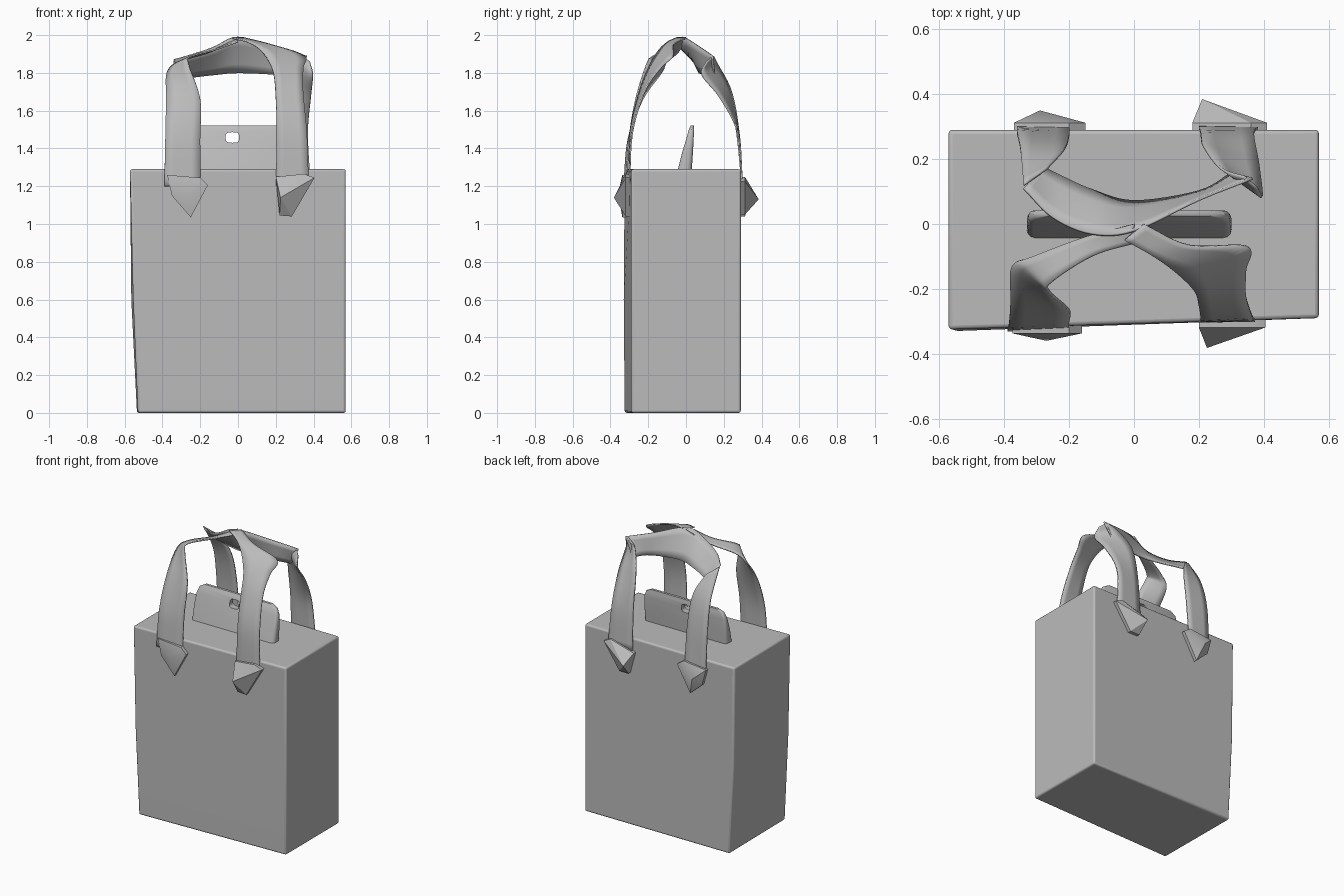
import bpy, bmesh, math
from mathutils import Vector

cube = bpy.data.objects.get("Cube")
if cube:
    bpy.data.objects.remove(cube, do_unlink=True)

GREY = (0.5, 0.5, 0.5, 1.0)
mat = bpy.data.materials.new("paper grey")
mat.use_nodes = True
mat.diffuse_color = GREY
bsdf = mat.node_tree.nodes["Principled BSDF"]
bsdf.inputs["Base Color"].default_value = GREY
bsdf.inputs["Roughness"].default_value = 0.7


def make_object(name, bm):
    bmesh.ops.recalc_face_normals(bm, faces=bm.faces[:])
    mesh = bpy.data.meshes.new(name)
    bm.to_mesh(mesh)
    bm.free()
    mesh.materials.append(mat)
    obj = bpy.data.objects.new(name, mesh)
    bpy.context.collection.objects.link(obj)
    return obj


def smooth(obj, angle=35):
    bpy.ops.object.select_all(action="DESELECT")
    obj.select_set(True)
    bpy.context.view_layer.objects.active = obj
    bpy.ops.object.shade_smooth_by_angle(angle=math.radians(angle))


def loft(name, rings):
    """Closed solid through rings of equal point count."""
    bm = bmesh.new()
    rows = [[bm.verts.new(p) for p in ring] for ring in rings]
    n = len(rows[0])
    for a, b in zip(rows, rows[1:]):
        for i in range(n):
            bm.faces.new((a[i], a[(i + 1) % n], b[(i + 1) % n], b[i]))
    bm.faces.new(rows[0])
    bm.faces.new(rows[-1])
    return make_object(name, bm)


# Bag body: a box whose right side leans inwards to the bottom
body_rings = [[(-0.53, -0.325, 0), (0.57, -0.29, 0), (0.57, 0.29, 0), (-0.535, 0.29, 0)],
              [(-0.555, -0.33, 0.6), (0.57, -0.29, 0.6), (0.57, 0.29, 0.6), (-0.565, 0.29, 0.6)],
              [(-0.572, -0.325, 1.29), (0.57, -0.29, 1.29), (0.57, 0.29, 1.29), (-0.572, 0.29, 1.29)]]
body = loft("bag_body", body_rings)
bevel = body.modifiers.new("soft edges", "BEVEL")
bevel.width, bevel.segments = 0.012, 3
smooth(body, 30)


# Tab on top: rounded plate, thick at the foot and leaning back to a thin edge
def tab_ring(z, y0, y1, x0, x1, r):
    pts = []
    corners = [(x1, y1, 0), (x0, y1, 90), (x0, y0, 180), (x1, y0, 270)]
    for cx, cy, start in corners:
        sx, sy = (-1 if cx == x1 else 1), (-1 if cy == y1 else 1)
        for k in range(4):
            a = math.radians(start + 30 * k)
            pts.append((cx + sx * r + r * math.cos(a), cy + sy * r + r * math.sin(a), z))
    return pts


tab = loft("top_tab", [tab_ring(1.28, -0.045, 0.03, -0.33, 0.30, 0.025),
                       tab_ring(1.38, -0.02, 0.037, -0.33, 0.30, 0.02),
                       tab_ring(1.46, 0.004, 0.041, -0.325, 0.295, 0.015),
                       tab_ring(1.50, 0.015, 0.042, -0.31, 0.28, 0.012),
                       tab_ring(1.522, 0.025, 0.042, -0.27, 0.24, 0.007)])

# Hole through the tab
hole = [(-0.03 + 0.036 * math.copysign(abs(math.cos(a)) ** 0.6, math.cos(a)),
         1.458 + 0.028 * math.copysign(abs(math.sin(a)) ** 0.6, math.sin(a)))
        for a in (math.tau * k / 16 for k in range(16))]
cutter = loft("hole_cutter", [[(x, y, z) for x, z in hole] for y in (-0.2, 0.2)])
cutter.hide_render = True
cut = tab.modifiers.new("hole", "BOOLEAN")
cut.operation, cut.object, cut.solver = "DIFFERENCE", cutter, "EXACT"
smooth(tab, 40)
bpy.ops.object.modifier_apply(modifier=cut.name)
bpy.data.objects.remove(cutter, do_unlink=True)


# Ribbons: rows of two edge points, smoothed and given a thin body
def catmull(a, b, c, d, t):
    return 0.5 * (2 * b + (c - a) * t + (2 * a - 5 * b + 4 * c - d) * t * t
                  + (3 * b - a - 3 * c + d) * t ** 3)


def ribbon(name, rows, steps=6, across=4):
    edges = []
    for side in (0, 3):
        p = [Vector(r[side:side + 3]) for r in rows]
        p = [2 * p[0] - p[1]] + p + [2 * p[-1] - p[-2]]
        line = [catmull(*p[i:i + 4], k / steps) for i in range(len(p) - 3) for k in range(steps)]
        edges.append(line + [p[-2]])
    bm = bmesh.new()
    grid = [[bm.verts.new(a.lerp(b, k / across)) for k in range(across + 1)] for a, b in zip(*edges)]
    for r0, r1 in zip(grid, grid[1:]):
        for k in range(across):
            bm.faces.new((r0[k], r0[k + 1], r1[k + 1], r1[k]))
    obj = make_object(name, bm)
    solid = obj.modifiers.new("thickness", "SOLIDIFY")
    solid.thickness, solid.offset = 0.008, 0
    smooth(obj, 50)


ribbon("front_right_strap", [(-0.39, -0.328, 1.2, -0.2, -0.318, 1.2),
                             (-0.385, -0.305, 1.45, -0.2, -0.3, 1.45),
                             (-0.38, -0.23, 1.66, -0.2, -0.265, 1.66),
                             (-0.375, -0.13, 1.8, -0.26, -0.21, 1.84),
                             (-0.31, -0.1, 1.86, -0.255, -0.18, 1.885),
                             (-0.15, -0.04, 1.91, -0.13, -0.1, 1.92),
                             (0.0, 0.0, 1.985, 0.0, -0.06, 1.965)])
ribbon("front_left_strap", [(0.2, -0.3, 1.2, 0.375, -0.3, 1.2),
                            (0.205, -0.295, 1.48, 0.365, -0.285, 1.48),
                            (0.2, -0.255, 1.67, 0.345, -0.22, 1.7),
                            (0.185, -0.205, 1.81, 0.345, -0.14, 1.82),
                            (0.13, -0.15, 1.91, 0.35, -0.07, 1.89),
                            (0.06, -0.1, 1.96, 0.17, -0.065, 1.95),
                            (-0.03, -0.05, 1.985, 0.03, 0.0, 1.985)])
ribbon("back_left_strap", [(0.2, 0.298, 1.2, 0.385, 0.298, 1.2),
                           (0.205, 0.28, 1.48, 0.37, 0.275, 1.48),
                           (0.215, 0.24, 1.7, 0.385, 0.18, 1.67),
                           (0.27, 0.17, 1.84, 0.395, 0.085, 1.79),
                           (0.34, 0.145, 1.89, 0.38, 0.11, 1.86)])
ribbon("back_right_strap", [(-0.36, 0.298, 1.2, -0.2, 0.298, 1.2),
                            (-0.36, 0.28, 1.48, -0.2, 0.27, 1.48),
                            (-0.35, 0.23, 1.68, -0.215, 0.23, 1.68),
                            (-0.34, 0.12, 1.86, -0.27, 0.17, 1.81)])
ribbon("back_cross_band", [(0.365, 0.14, 1.89, 0.30, 0.155, 1.77),
                           (0.2, 0.075, 1.935, 0.2, 0.1, 1.79),
                           (0.0, -0.02, 1.99, 0.0, 0.07, 1.8),
                           (-0.13, -0.03, 1.935, -0.13, 0.105, 1.79),
                           (-0.25, 0.02, 1.895, -0.22, 0.145, 1.78),
                           (-0.34, 0.11, 1.87, -0.28, 0.175, 1.77)])


# Folded ribbon ends: flared arrowheads standing off the wall
def ribbon_end(name, outline, ridge, wall):
    """outline: (x, z) on the wall; ridge: (x, depth, z) of the raised fold."""
    bm = bmesh.new()
    out = 1 if wall > 0 else -1
    base = [bm.verts.new((x, wall - 0.02 * out, z)) for x, z in outline]
    rim = [bm.verts.new((x, wall + 0.022 * out, z)) for x, z in outline]
    top = bm.verts.new((ridge[0], wall + ridge[1] * out, ridge[2]))
    n = len(outline)
    bm.faces.new(base)
    for i in range(n):
        j = (i + 1) % n
        bm.faces.new((base[i], base[j], rim[j], rim[i]))
        bm.faces.new((rim[i], rim[j], top))
    smooth(make_object(name, bm), 30)


ribbon_end("front_right_end", [(-0.375, 1.26), (-0.2, 1.245), (-0.16, 1.205), (-0.25, 1.035), (-0.35, 1.15)],
           (-0.27, 0.045, 1.16), -0.315)
ribbon_end("front_left_end", [(0.2, 1.25), (0.35, 1.265), (0.405, 1.245), (0.285, 1.04), (0.22, 1.045)],
           (0.225, 0.085, 1.14), -0.297)
ribbon_end("back_right_end", [(-0.37, 1.23), (-0.2, 1.25), (-0.15, 1.215), (-0.25, 1.04), (-0.34, 1.12)],
           (-0.29, 0.06, 1.16), 0.29)
ribbon_end("back_left_end", [(0.18, 1.2), (0.36, 1.25), (0.41, 1.225), (0.29, 1.05), (0.22, 1.05)],
           (0.21, 0.095, 1.13), 0.29)
